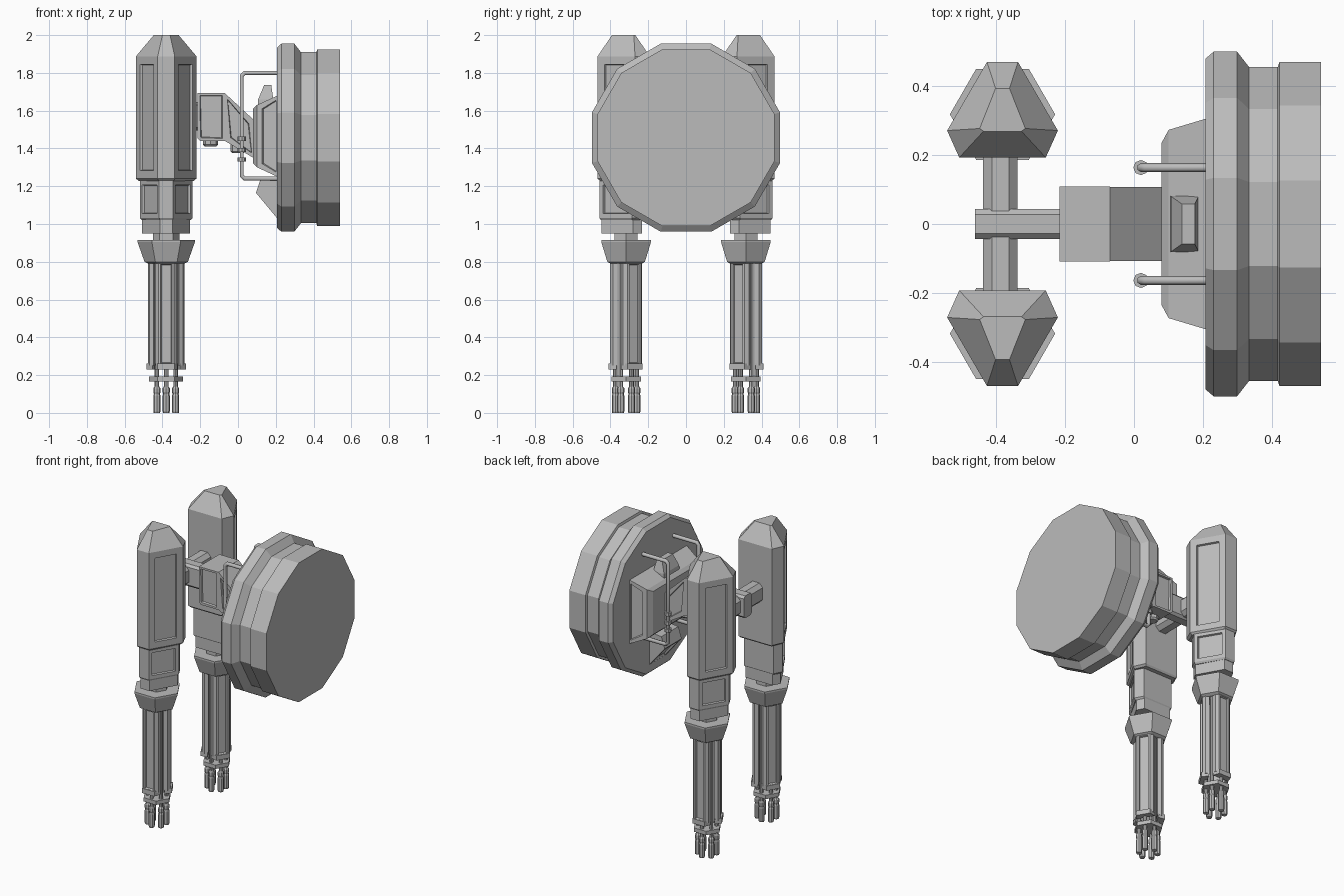
import bpy, bmesh, math
from mathutils import Vector, Matrix

if "Cube" in bpy.data.objects:
    bpy.data.objects.remove(bpy.data.objects["Cube"])

grey = bpy.data.materials.new("mid_grey")
grey.diffuse_color = (0.5, 0.5, 0.5, 1)
grey.use_nodes = True
grey.node_tree.nodes["Principled BSDF"].inputs["Base Color"].default_value = grey.diffuse_color


def finish(name, bm):
    me = bpy.data.meshes.new(name)
    bm.to_mesh(me)
    bm.free()
    me.materials.append(grey)
    ob = bpy.data.objects.new(name, me)
    bpy.context.collection.objects.link(ob)
    return ob


def loft(name, rings, panels=None, margin=0.03, depth=0.012):
    """Skin a list of equal rings, cap the ends, recess faces chosen by panels(center, normal, area)."""
    bm = bmesh.new()
    rows = [[bm.verts.new(p) for p in r] for r in rings]
    n = len(rows[0])
    for a, b in zip(rows, rows[1:]):
        for i in range(n):
            j = (i + 1) % n
            bm.faces.new((a[i], a[j], b[j], b[i]))
    bm.faces.new(rows[0])
    bm.faces.new(rows[-1])
    bmesh.ops.recalc_face_normals(bm, faces=bm.faces)
    if panels:
        chosen = [f for f in bm.faces
                  if panels(f.calc_center_median(), f.normal, f.calc_area())]
        bmesh.ops.inset_individual(bm, faces=chosen, thickness=margin)
        bmesh.ops.inset_individual(bm, faces=chosen, thickness=0.005, depth=-depth)
    return finish(name, bm)


def box(name, x0, x1, y0, y1, z0, z1):
    return loft(name, [[(x0, y0, z), (x1, y0, z), (x1, y1, z), (x0, y1, z)] for z in (z0, z1)])


def prism_y(name, pts, hw, **kw):
    """Extrude an x-z outline symmetrically in y."""
    return loft(name, [[(x, y, z) for x, z in pts] for y in (-hw, hw)], **kw)


def ngon(cx, cy, z, r, n, start=0.0):
    return [(cx + r * math.cos(start + math.tau * i / n),
             cy + r * math.sin(start + math.tau * i / n), z) for i in range(n)]


def lathe_z(name, cx, cy, profile, n, start=0.0):
    return loft(name, [ngon(cx, cy, z, r, n, start) for r, z in profile])


# Drum: twelve-sided, turned about the x axis
CZ = 1.457


def drum_ring(x, apothem):
    r = apothem / math.cos(math.pi / 12)
    return [(x, r * math.cos(math.pi * (2 * i + 1) / 12),
             CZ + r * math.sin(math.pi * (2 * i + 1) / 12)) for i in range(12)]


loft("drum", [drum_ring(x, a) for x, a in (
    (0.207, 0.478), (0.23, 0.498), (0.298, 0.498), (0.333, 0.453),
    (0.415, 0.453), (0.42, 0.468), (0.54, 0.468))])

# Drum mount block, top and bottom housings
loft("drum_mount", [[(x, -y, z0), (x, y, z0), (x, y, z1), (x, -y, z1)] for x, y, z0, z1 in (
    (0.08, 0.235, 1.32, 1.61), (0.10, 0.272, 1.30, 1.63), (0.22, 0.308, 1.245, 1.685))],
    panels=lambda c, n, a: abs(n.y) > 0.9, margin=0.035)
loft("mount_top_box", [[(x0, -y, z), (x1, -y, z), (x1, y, z), (x0, y, z)] for x0, x1, y, z in (
    (0.105, 0.187, 0.082, 1.62), (0.107, 0.187, 0.08, 1.66), (0.138, 0.176, 0.058, 1.735))])
prism_y("mount_lower_box", [(0.12, 1.24), (0.095, 1.165), (0.22, 1.015), (0.22, 1.25)], 0.09,
        panels=lambda c, n, a: n.x < -0.5 and n.z < 0, margin=0.03)

# Elbow: straight box and sloping link
side = lambda c, n, a: abs(n.y) > 0.9
prism_y("elbow_box", [(-0.215, 1.455), (-0.2, 1.44), (-0.07, 1.44), (-0.07, 1.693), (-0.215, 1.693)],
        0.108, panels=side, margin=0.018)
prism_y("elbow_link", [(-0.07, 1.44), (0.09, 1.345), (0.09, 1.545), (-0.07, 1.693)],
        0.107, panels=side, margin=0.035)
lathe_z("elbow_nut", -0.145, 0, [(0.03, 1.41), (0.04, 1.42), (0.04, 1.445)], 8)
lathe_z("link_nut", 0.0, 0, [(0.03, 1.375), (0.04, 1.385), (0.04, 1.43)], 8)

# Arm and crossbar with chamfered sections
def octagon(hw, hh, c):
    return [(hw, -hh + c), (hw, hh - c), (hw - c, hh), (c - hw, hh),
            (-hw, hh - c), (-hw, c - hh), (c - hw, -hh), (hw - c, -hh)]


loft("arm", [[(x, a, 1.57 + b) for a, b in octagon(0.043, 0.075, 0.015)] for x in (-0.46, -0.2)])
loft("crossbar", [[(-0.386 + a, y, 1.57 + b) for a, b in octagon(0.05, 0.065, 0.025)]
                  for y in (-0.22, 0.22)])

# Handrails beside the mount
for s in (-1, 1):
    cu = bpy.data.curves.new("handrail", 'CURVE')
    cu.dimensions = '3D'
    cu.bevel_depth = 0.013
    cu.bevel_resolution = 1
    sp = cu.splines.new('POLY')
    path = [(0.22, 1.8), (0.035, 1.8), (0.02, 1.785), (0.02, 1.255), (0.035, 1.24), (0.22, 1.24)]
    sp.points.add(len(path) - 1)
    for p, (x, z) in zip(sp.points, path):
        p.co = (x, 0.163 * s, z, 1)
    cu.materials.append(grey)
    rail = bpy.data.objects.new("handrail", cu)
    bpy.context.collection.objects.link(rail)
    for z in (1.33, 1.38, 1.44):
        lathe_z("rail_nut", 0.02, 0.163 * s, [(0.022, z), (0.022, z + 0.022)], 8)

# Gun pods
GX, GY = -0.38, 0.317


def pod_ring(s, z, pts):
    """Six-sided section from three right-hand points, distance from the centre plane in y."""
    half = [(x, y) for x, y in pts]
    loop = half + [(-x, y) for x, y in reversed(half)]
    return [(GX + x, s * y, z) for x, y in loop]


BODY = [(0.125, 0.192), (0.16, 0.27), (0.045, 0.468)]
FOOT = [(0.115, 0.2), (0.145, 0.272), (0.04, 0.455)]
TIP = [(0.055, 0.268), (0.066, 0.276), (0.02, 0.392)]
LOWER = [(0.11, 0.228), (0.14, 0.285), (0.037, 0.458)]
LOWER_IN = [(0.1, 0.235), (0.13, 0.285), (0.033, 0.45)]
NECK = [(0.1, 0.232), (0.127, 0.28), (0.034, 0.447)]

for s in (-1, 1):
    outer = lambda c, n, a: abs(n.x) > 0.6 and n.y * s > 0.3 and abs(n.z) < 0.1
    loft("pod_body", [pod_ring(s, 1.228, FOOT), pod_ring(s, 1.24, BODY),
                      pod_ring(s, 1.888, BODY), pod_ring(s, 2.0, TIP)],
         panels=outer, margin=0.06)
    low = loft("pod_lower", [pod_ring(s, 1.02, LOWER_IN), pod_ring(s, 1.032, LOWER),
                             pod_ring(s, 1.23, LOWER)], panels=outer, margin=0.032)
    loft("pod_neck", [pod_ring(s, 0.95, NECK), pod_ring(s, 1.025, NECK)])
    cy = s * GY
    lathe_z("pod_core", GX, cy, [(0.07, 0.9), (0.07, 0.96)], 6)

    # Flared collar above the barrels
    lathe_z("barrel_collar", GX, cy, [(0.095, 0.79), (0.115, 0.80), (0.152, 0.905), (0.152, 0.916)], 6)

    # Three shroud plates with recessed panels
    for k in range(3):
        rot = Matrix.Translation((GX, cy, 0)) @ Matrix.Rotation(s * math.pi / 2 + k * math.tau / 3, 4, 'Z')

        def turned(pts, z):
            return [rot @ Vector((x, y, z)) for x, y in pts]

        out = (rot.to_3x3() @ Vector((1, 0, 0)))
        plate = [(0.086, -0.042), (0.086, 0.042), (0.07, 0.058), (0.045, 0.058),
                 (0.045, -0.058), (0.07, -0.058)]
        loft("shroud_plate", [turned(plate, 0.25), turned(plate, 0.80)],
             panels=lambda c, n, a: n.dot(out) > 0.95, margin=0.018)
        foot = [(0.094, -0.045), (0.094, 0.045), (0.05, 0.06), (0.05, -0.06)]
        loft("shroud_foot", [turned(foot, 0.23), turned(foot, 0.262)])

    # Rotary barrels and their clamp plate
    lathe_z("barrel_clamp", GX, cy, [(0.09, 0.167), (0.09, 0.193)], 6)
    for k in range(6):
        a = math.pi / 2 + k * math.tau / 6
        bx, by = GX + 0.057 * math.cos(a), cy + 0.057 * math.sin(a)
        lathe_z("barrel", bx, by, [(0.017, 0.0), (0.019, 0.01), (0.019, 0.09), (0.016, 0.1),
                                   (0.019, 0.11), (0.019, 0.13), (0.012, 0.14), (0.012, 0.81)], 8)
